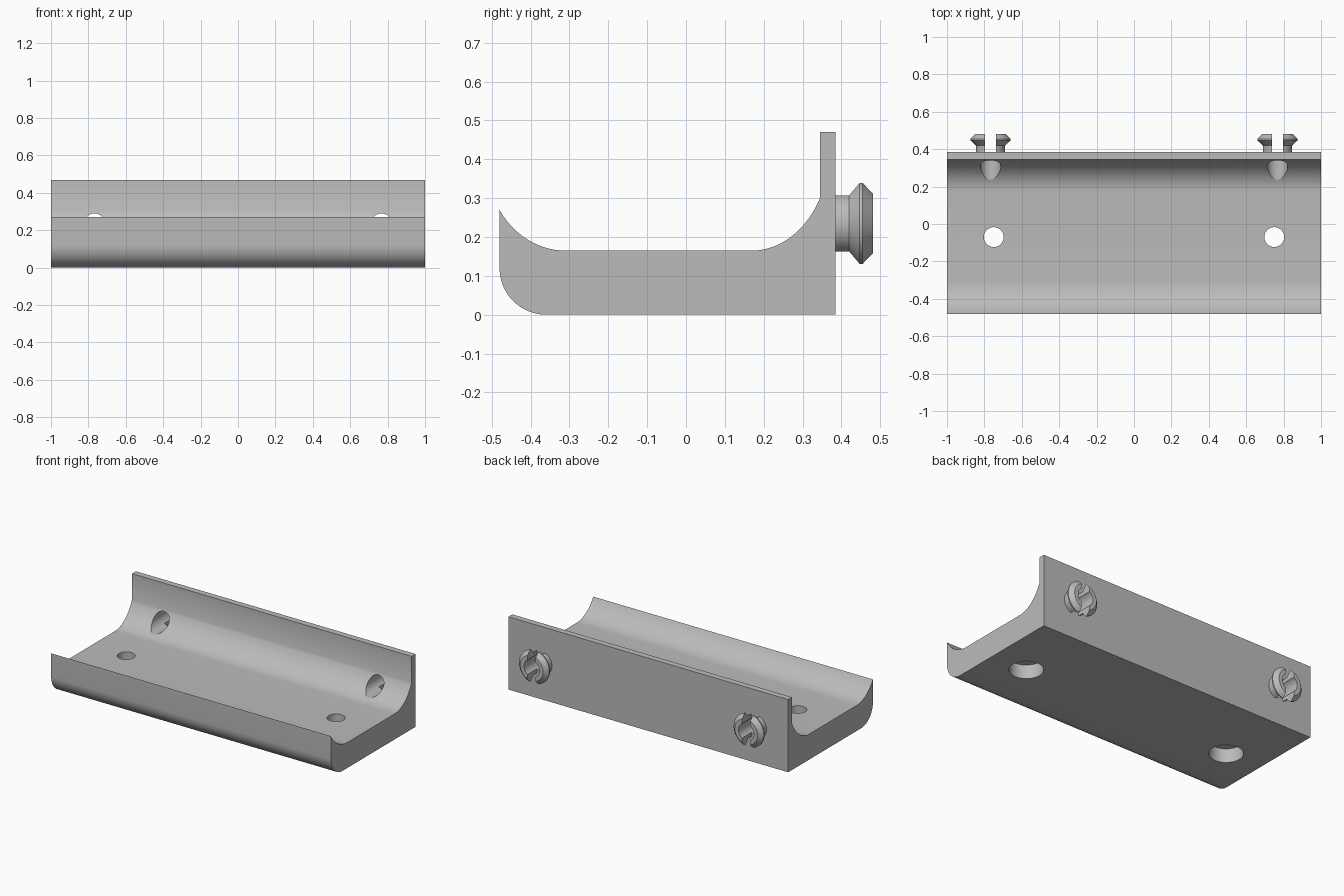
import bpy, bmesh
from math import pi, sin, cos, radians
from mathutils import Matrix, Vector

if "Cube" in bpy.data.objects:
    bpy.data.objects.remove(bpy.data.objects["Cube"])

grey = bpy.data.materials.new("plain_grey")
grey.use_nodes = True
colour = (0.5, 0.5, 0.5, 1)
grey.diffuse_color = colour
grey.node_tree.nodes["Principled BSDF"].inputs["Base Color"].default_value = colour


def make_object(name, bm):
    bmesh.ops.recalc_face_normals(bm, faces=bm.faces)
    mesh = bpy.data.meshes.new(name)
    bm.to_mesh(mesh)
    bm.free()
    obj = bpy.data.objects.new(name, mesh)
    mesh.materials.append(grey)
    bpy.context.collection.objects.link(obj)
    return obj


def select_only(obj):
    bpy.ops.object.select_all(action='DESELECT')
    obj.select_set(True)
    bpy.context.view_layer.objects.active = obj


def cylinder(name, radius, start, end):
    """Cylinder between two points."""
    axis = Vector(end) - Vector(start)
    bm = bmesh.new()
    turn = Vector((0, 0, 1)).rotation_difference(axis).to_matrix().to_4x4()
    place = Matrix.Translation((Vector(start) + Vector(end)) / 2) @ turn
    bmesh.ops.create_cone(bm, cap_ends=True, segments=48, radius1=radius,
                          radius2=radius, depth=axis.length, matrix=place)
    return make_object(name, bm)


def box(name, centre, size):
    bm = bmesh.new()
    bmesh.ops.create_cube(bm, size=1, matrix=Matrix.Translation(centre) @ Matrix.Diagonal((*size, 1)))
    return make_object(name, bm)


def cut(obj, cutter):
    select_only(obj)
    mod = obj.modifiers.new("cut", 'BOOLEAN')
    mod.operation = 'DIFFERENCE'
    mod.solver = 'EXACT'
    mod.object = cutter
    bpy.ops.object.modifier_apply(modifier=mod.name)
    bpy.data.objects.remove(cutter)


def smooth(obj):
    select_only(obj)
    bpy.ops.object.shade_smooth_by_angle(angle=radians(25))


def arc(cy, cz, a, b, start, end, steps=14):
    angles = [radians(start + (end - start) * i / steps) for i in range(steps + 1)]
    return [(cy + a * cos(t), cz + b * sin(t)) for t in angles]


# Channel body: cross-section extruded along x
section = arc(-0.31, 0.387, 0.2, 0.222, 211.8, 270)
section += arc(0.17, 0.427, 0.2, 0.262, 270, 331)
section += [(0.345, 0.47), (0.385, 0.47), (0.385, 0)]
section += arc(-0.36, 0.12, 0.12, 0.12, 270, 180)
bm = bmesh.new()
end_face = bm.faces.new([bm.verts.new((-1, y, z)) for y, z in section])
moved = bmesh.ops.extrude_face_region(bm, geom=[end_face], use_keep_orig=True)
bmesh.ops.translate(bm, vec=(2, 0, 0),
                    verts=[v for v in moved["geom"] if isinstance(v, bmesh.types.BMVert)])
body = make_object("channel_body", bm)

SCREW_X, SCREW_Z, BORE = 0.767, 0.235, 0.055
HOLE_X, HOLE_Y = 0.75, -0.07
for side in (-1, 1):
    # Mounting holes with a wide recess underneath
    x = side * HOLE_X
    cut(body, cylinder("floor_hole", 0.053, (x, HOLE_Y, -0.1), (x, HOLE_Y, 0.4)))
    cut(body, cylinder("floor_recess", 0.1, (x, HOLE_Y, -0.1), (x, HOLE_Y, 0.09)))
    # Bore through the back wall
    x = side * SCREW_X
    cut(body, cylinder("wall_bore", BORE, (x, 0.15, SCREW_Z), (x, 0.6, SCREW_Z)))
smooth(body)

# Hollow split studs on the back wall: (radius, y) outline turned about y
outline = [(BORE, 0.385), (0.078, 0.385), (0.078, 0.42), (0.108, 0.447),
           (0.108, 0.455), (0.082, 0.481), (BORE, 0.481)]
for side, name in ((-1, "right_stud"), (1, "left_stud")):
    bm = bmesh.new()
    ring = [bm.verts.new((r, y, 0)) for r, y in outline]
    edges = [bm.edges.new((ring[i - 1], ring[i])) for i in range(len(ring))]
    bmesh.ops.spin(bm, geom=ring + edges, cent=(0, 0, 0), axis=(0, 1, 0),
                   angle=2 * pi, steps=48, use_merge=True)
    bmesh.ops.remove_doubles(bm, verts=bm.verts, dist=1e-5)
    bmesh.ops.translate(bm, vec=(side * SCREW_X, 0, SCREW_Z), verts=bm.verts)
    stud = make_object(name, bm)
    cut(stud, box("slot", (side * SCREW_X, 0.45, SCREW_Z), (0.058, 0.2, 0.4)))
    smooth(stud)
